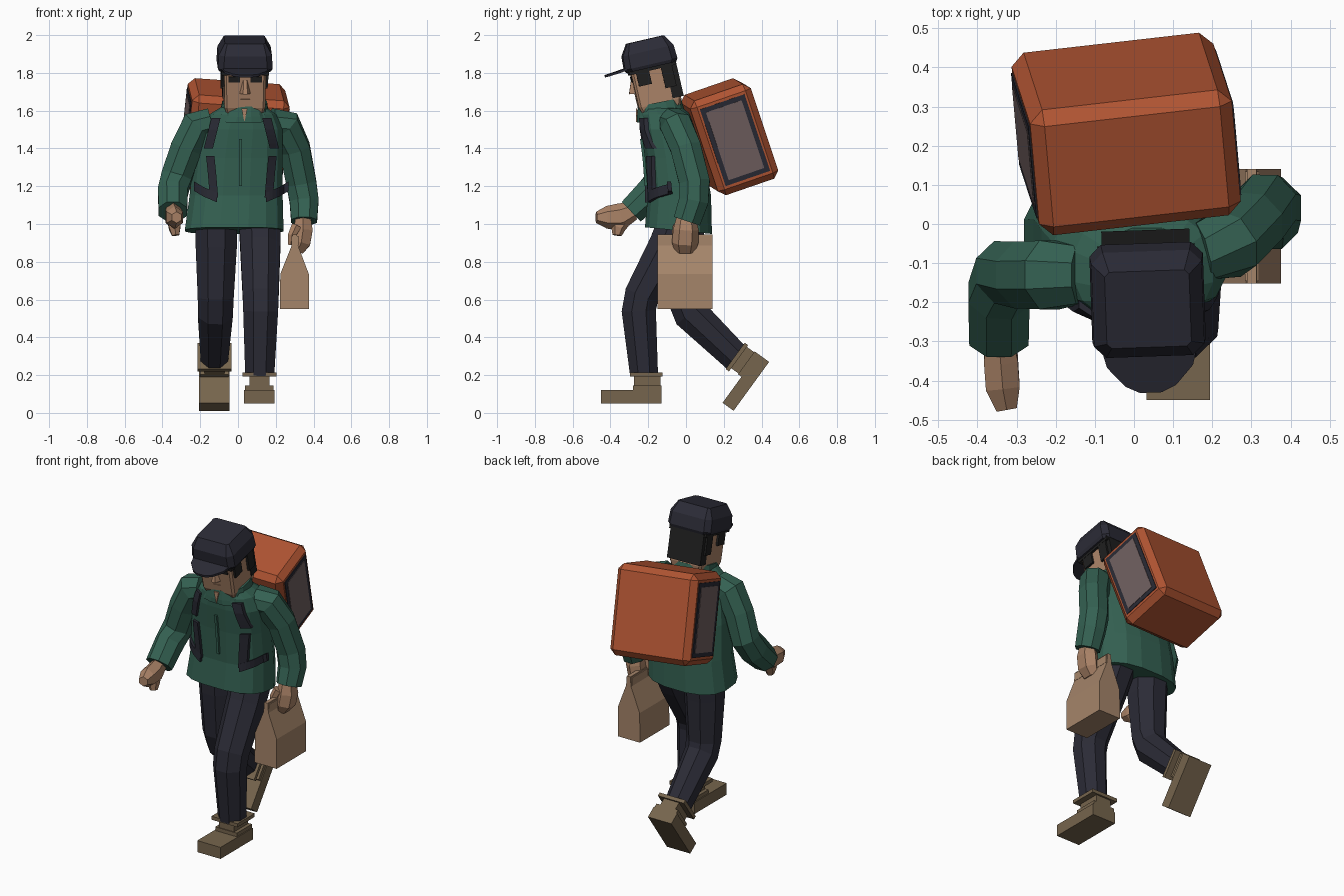
import bpy, bmesh, math
from mathutils import Vector, Matrix, Euler

if "Cube" in bpy.data.objects:
    bpy.data.objects.remove(bpy.data.objects["Cube"])


def material(name, rgb):
    m = bpy.data.materials.new(name)
    lin = [((c / 255 + 0.055) / 1.055) ** 2.4 for c in rgb]
    m.diffuse_color = (*lin, 1)
    m.use_nodes = True
    m.node_tree.nodes["Principled BSDF"].inputs["Base Color"].default_value = m.diffuse_color
    return m


GREEN = material("jacket green", (52, 97, 82))
NAVY = material("dark navy", (43, 43, 54))
BLACK = material("hair black", (31, 31, 31))
SKIN = material("skin", (172, 132, 104))
PAPER = material("paper tan", (165, 133, 106))
BROWN = material("boot brown", (118, 101, 77))
ORANGE = material("pack orange", (176, 84, 50))
MAUVE = material("panel mauve", (112, 95, 95))
STRAP = material("strap dark", (41, 42, 52))


def finish(name, bm, mat, matrix=None):
    if matrix:
        bm.transform(matrix)
    bmesh.ops.recalc_face_normals(bm, faces=bm.faces[:])
    me = bpy.data.meshes.new(name)
    bm.to_mesh(me)
    bm.free()
    me.materials.append(mat)
    ob = bpy.data.objects.new(name, me)
    bpy.context.collection.objects.link(ob)
    return ob


def loft(name, rings, mat, matrix=None):
    """Skin a list of equal-length rings and cap both ends."""
    bm = bmesh.new()
    vs = [[bm.verts.new(p) for p in r] for r in rings]
    n = len(vs[0])
    for a, b in zip(vs, vs[1:]):
        for i in range(n):
            j = (i + 1) % n
            bm.faces.new((a[i], a[j], b[j], b[i]))
    bm.faces.new(vs[0])
    bm.faces.new(vs[-1])
    return finish(name, bm, mat, matrix)


def oval(z, cx, cy, rx, ry, tilt=0.0, n=16, p=2.6):
    """Horizontal rounded ring."""
    ring = []
    for i in range(n):
        a = 2 * math.pi * (i + 0.5) / n
        c, s = math.cos(a), math.sin(a)
        y = ry * math.copysign(abs(s) ** (2 / p), s)
        ring.append((cx + rx * math.copysign(abs(c) ** (2 / p), c), cy + y, z + y * tilt))
    return ring


def cut_square(z, hx, hy, c, cy=0.0):
    """Horizontal rectangle with cut corners."""
    pts = [(hx, hy - c), (hx - c, hy), (c - hx, hy), (-hx, hy - c),
           (-hx, c - hy), (c - hx, -hy), (hx - c, -hy), (hx, c - hy)]
    return [(x, y + cy, z) for x, y in pts]


def tube(name, stations, mat, n=8):
    """Limb through stations (x, y, z, half width, half depth)."""
    pts = [Vector(s[:3]) for s in stations]
    rings = []
    for i, s in enumerate(stations):
        t = (pts[min(i + 1, len(pts) - 1)] - pts[max(i - 1, 0)]).normalized()
        u = Vector((1, 0, 0))
        u = (u - t * u.dot(t)).normalized()
        v = t.cross(u)
        rings.append([pts[i] + u * s[3] * math.cos(a) + v * s[4] * math.sin(a)
                      for a in (2 * math.pi * (k + 0.5) / n for k in range(n))])
    return loft(name, rings, mat)


def box(name, center, size, mat, matrix=None, bevel=0.0):
    bm = bmesh.new()
    bmesh.ops.create_cube(bm, size=1, matrix=Matrix.Translation(center) @ Matrix.Diagonal((*size, 1)))
    if bevel:
        bmesh.ops.bevel(bm, geom=bm.edges[:], offset=bevel, segments=1, affect='EDGES')
    return finish(name, bm, mat, matrix)


# jacket body
TORSO = [(0.965, -0.02, -0.04, 0.265, 0.18), (1.15, -0.01, -0.035, 0.25, 0.17),
         (1.35, 0.0, -0.06, 0.24, 0.16), (1.5, 0.015, -0.09, 0.225, 0.15),
         (1.58, 0.025, -0.11, 0.18, 0.135), (1.62, 0.03, -0.13, 0.12, 0.11)]
loft("jacket_body", [oval(*s, tilt=-0.1 if i == 0 else 0) for i, s in enumerate(TORSO)], GREEN)
loft("jacket_collar", [oval(1.55, 0.03, -0.13, 0.15, 0.13, 0.1),
                       oval(1.59, 0.033, -0.135, 0.13, 0.126, 0.18),
                       oval(1.645, 0.035, -0.14, 0.12, 0.115, 0.2)], GREEN)


def chest(x, z):
    """Point on the front of the jacket."""
    for a, b in zip(TORSO, TORSO[1:]):
        if z <= b[0]:
            f = (z - a[0]) / (b[0] - a[0])
            cx, cy, rx, ry = (a[k] + (b[k] - a[k]) * f for k in range(1, 5))
            d = min(abs(x - cx) / rx, 0.99)
            return Vector((x, cy - ry * (1 - d ** 2.6) ** (1 / 2.6) - 0.004, z))


def ribbon(name, path, dx, dz, mat, thick):
    """Strip lying on the chest, widened by (dx, dz)."""
    bm = bmesh.new()
    rows = []
    for (x0, z0), (x1, z1) in zip(path, path[1:]):
        for k in range(4):
            rows.append((x0 + (x1 - x0) * k / 4, z0 + (z1 - z0) * k / 4))
    rows.append(path[-1])
    vs = [[bm.verts.new(chest(x + s * dx, z + s * dz) + Vector((0, o, 0)))
           for s, o in ((-1, 0.01), (-1, -thick), (1, -thick), (1, 0.01))] for x, z in rows]
    for a, b in zip(vs, vs[1:]):
        for i in range(4):
            j = (i + 1) % 4
            bm.faces.new((a[i], a[j], b[j], b[i]))
    bm.faces.new(vs[0])
    bm.faces.new(vs[-1])
    finish(name, bm, mat)


# pack straps, zip and open neck
for side, tag in ((-1, "right"), (1, "left")):
    def sx(d):
        return 0.018 + side * d
    ribbon(tag + "_shoulder_strap", [(sx(0.135), 1.56), (sx(0.15), 1.5), (sx(0.175), 1.4)], 0.024, 0, STRAP, 0.014)
    ribbon(tag + "_chest_strap", [(sx(0.165), 1.36), (sx(0.155), 1.26), (sx(0.145), 1.14)], 0.022, 0, STRAP, 0.012)
    ribbon(tag + "_side_strap", [(sx(0.13), 1.14), (sx(0.2), 1.17), (sx(0.25), 1.2)], 0, 0.025, STRAP, 0.012)
ribbon("jacket_zip", [(0.012, 1.2), (0.012, 1.45)], 0.008, 0, GREEN, 0.006)
loft("neck_opening", [[(0.018, y, 1.612), (0.05, y, 1.612), (0.034, y, 1.54)] for y in (-0.257, -0.266)], SKIN)

# sleeves
tube("right_sleeve", [(-0.14, -0.13, 1.54, 0.08, 0.08), (-0.215, -0.13, 1.52, 0.095, 0.095),
                      (-0.275, -0.13, 1.4, 0.09, 0.092), (-0.325, -0.125, 1.25, 0.088, 0.088),
                      (-0.345, -0.18, 1.17, 0.085, 0.09), (-0.345, -0.29, 1.065, 0.082, 0.078)], GREEN)
tube("left_sleeve", [(0.17, -0.07, 1.54, 0.08, 0.08), (0.245, -0.05, 1.52, 0.095, 0.09),
                     (0.3, 0.0, 1.4, 0.088, 0.088), (0.335, 0.045, 1.22, 0.086, 0.088),
                     (0.35, 0.04, 1.12, 0.083, 0.085), (0.35, 0.005, 1.015, 0.074, 0.078)], GREEN)

# hands
tube("right_hand", [(-0.345, -0.28, 1.07, 0.04, 0.05), (-0.34, -0.345, 1.04, 0.05, 0.07),
                    (-0.335, -0.42, 1.035, 0.05, 0.06), (-0.325, -0.475, 1.035, 0.03, 0.03)], SKIN, 6)
tube("right_thumb", [(-0.345, -0.33, 1.03, 0.035, 0.045), (-0.335, -0.36, 0.98, 0.035, 0.04),
                     (-0.33, -0.365, 0.94, 0.022, 0.024)], SKIN, 6)
tube("left_hand", [(0.345, 0.0, 1.04, 0.045, 0.05), (0.345, 0.0, 0.97, 0.058, 0.068),
                   (0.335, -0.005, 0.9, 0.055, 0.07), (0.315, -0.005, 0.855, 0.035, 0.055)], SKIN, 6)
tube("left_thumb", [(0.31, -0.04, 0.99, 0.03, 0.03), (0.285, -0.05, 0.94, 0.024, 0.026),
                    (0.28, -0.045, 0.89, 0.018, 0.02)], SKIN, 6)

# trouser legs
tube("left_leg", [(0.115, -0.02, 1.03, 0.12, 0.13), (0.118, -0.09, 0.88, 0.115, 0.118),
                  (0.12, -0.235, 0.62, 0.103, 0.1), (0.12, -0.25, 0.54, 0.1, 0.098),
                  (0.115, -0.222, 0.2, 0.083, 0.08)], NAVY)
tube("right_leg", [(-0.115, -0.02, 1.03, 0.12, 0.13), (-0.115, -0.02, 0.88, 0.118, 0.12),
                   (-0.118, -0.01, 0.61, 0.103, 0.1), (-0.12, 0.02, 0.53, 0.1, 0.1),
                   (-0.125, 0.265, 0.293, 0.078, 0.083)], NAVY)

# boots: origin at the bottom of the heel
for tag, heel, pitch in (("left", (0.113, -0.13, 0.05), 0), ("right", (-0.125, 0.44, 0.27), 54)):
    m = Matrix.Translation(heel) @ Matrix.Rotation(math.radians(pitch), 4, 'X')
    box(tag + "_boot_sole", (0, -0.16, 0.036), (0.162, 0.32, 0.072), BROWN, m)
    box(tag + "_boot_heel", (0, -0.075, 0.05), (0.15, 0.15, 0.09), BROWN, m)
    box(tag + "_boot_ankle", (0, -0.075, 0.11), (0.105, 0.14, 0.09), BROWN, m)
    box(tag + "_boot_rim", (0, -0.08, 0.153), (0.18, 0.172, 0.022), BROWN, m)

# head, built upright then leaned forward
HEAD = Matrix.Translation((0.033, -0.14, 1.64)) @ Euler((math.radians(13), 0, math.radians(2))).to_matrix().to_4x4()
loft("face", [cut_square(-0.03, 0.1, 0.105, 0.012), cut_square(0.0, 0.108, 0.115, 0.012),
              cut_square(0.26, 0.112, 0.115, 0.012)], SKIN, HEAD)
loft("nose", [[(-0.03, -0.113, 0.078), (0.03, -0.113, 0.078), (0.012, -0.147, 0.082), (-0.012, -0.147, 0.082)],
              [(-0.012, -0.113, 0.15), (0.012, -0.113, 0.15), (0.008, -0.121, 0.15), (-0.008, -0.121, 0.15)]], SKIN, HEAD)
for s, tag in ((-1, "right"), (1, "left")):
    box(tag + "_eye", (s * 0.058, -0.115, 0.155), (0.062, 0.008, 0.03), BLACK, HEAD)
    box(tag + "_sideburn", (s * 0.112, -0.055, 0.165), (0.022, 0.07, 0.11), BLACK, HEAD)
    box(tag + "_side_hair", (s * 0.112, 0.075, 0.145), (0.024, 0.06, 0.15), BLACK, HEAD)
box("mouth", (0, -0.115, 0.045), (0.05, 0.005, 0.006), SKIN, HEAD)
box("back_hair", (0, 0.1, 0.125), (0.225, 0.06, 0.23), BLACK, HEAD)
box("hair_band", (0, 0, 0.2), (0.25, 0.25, 0.04), BLACK, HEAD)

# cap
loft("cap_crown", [cut_square(0.195, 0.136, 0.132, 0.03), cut_square(0.212, 0.145, 0.142, 0.03),
                   cut_square(0.285, 0.141, 0.138, 0.03), cut_square(0.345, 0.108, 0.1, 0.012)], NAVY, HEAD)
BRIM = [(0.125, -0.12), (0.11, -0.18), (0.065, -0.232), (0.028, -0.25)]
BRIM += [(-x, y) for x, y in reversed(BRIM)]
loft("cap_brim", [[(x, y, 0.235 + 0.15 * y + o - 0.5 * x * x) for x, y in BRIM] for o in (0, 0.013)], NAVY, HEAD)

# delivery pack with framed side panels
PACK = Matrix.Translation((-0.02, 0.23, 1.462)) @ Euler([math.radians(a) for a in (19, 4, 6.5)]).to_matrix().to_4x4()
box("pack_body", (0, 0, 0), (0.52, 0.34, 0.53), ORANGE, PACK, 0.034)
for s, tag in ((-1, "right"), (1, "left")):
    box(tag + "_panel_frame", (s * 0.26, 0, 0), (0.008, 0.25, 0.43), STRAP, PACK)
    box(tag + "_panel", (s * 0.262, 0, 0), (0.009, 0.2, 0.38), MAUVE, PACK)

# paper bag: gusseted profile pushed along y
PROFILE = [(0.222, 0.55), (0.375, 0.55), (0.375, 0.735), (0.318, 0.885), (0.313, 0.945),
           (0.289, 0.945), (0.284, 0.885), (0.224, 0.735)]
loft("paper_bag", [[(x, y, z) for x, z in PROFILE] for y in (-0.152, 0.14)], PAPER)
box("paper_bag_fold", (0.301, -0.006, 0.912), (0.036, 0.28, 0.05), PAPER)
